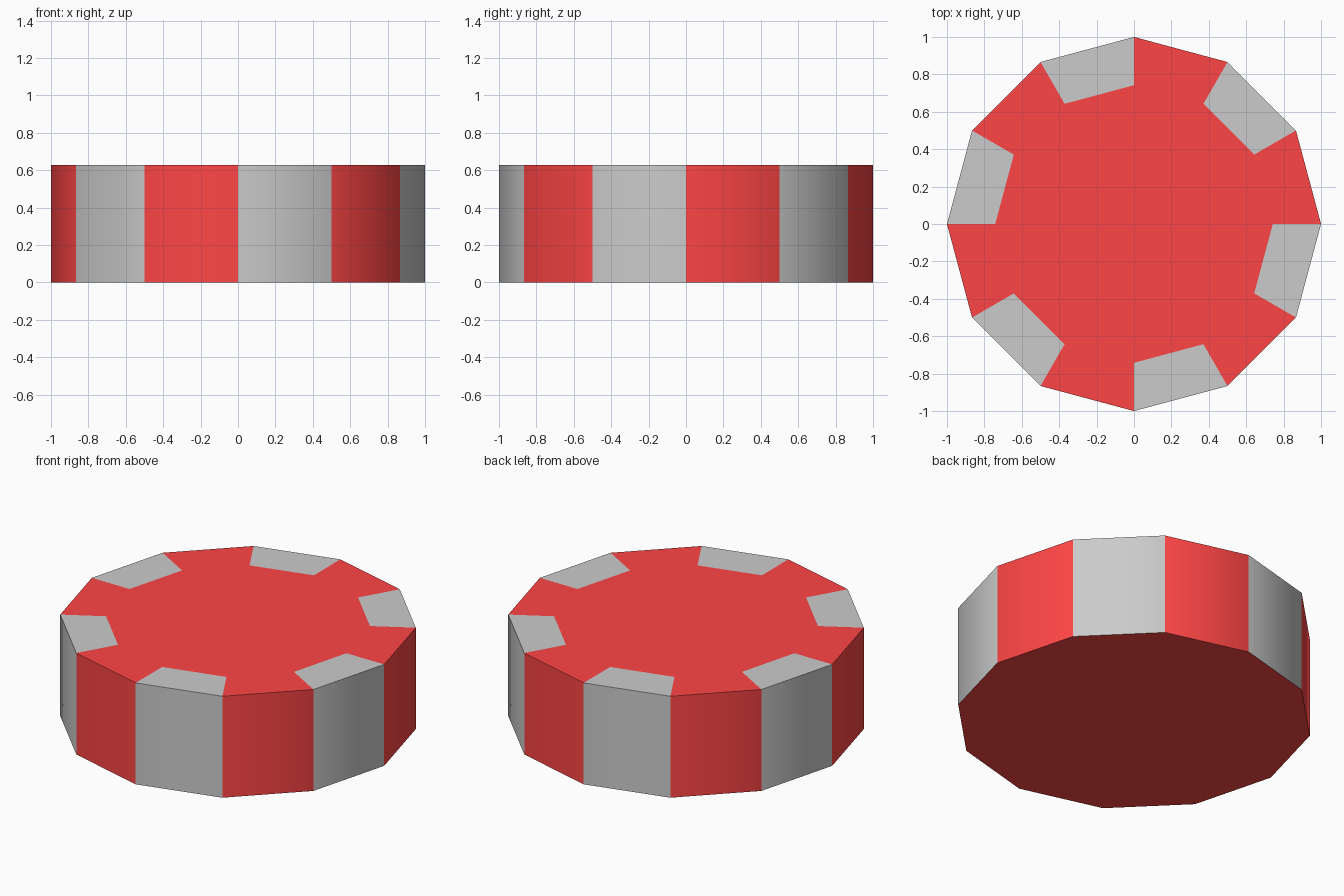
import bpy, bmesh
from math import cos, sin, pi

if "Cube" in bpy.data.objects:
    bpy.data.objects.remove(bpy.data.objects["Cube"])

SIDES, HEIGHT, INNER = 12, 0.627, 0.742


def material(name, color):
    m = bpy.data.materials.new(name)
    m.diffuse_color = color
    m.use_nodes = True
    m.node_tree.nodes["Principled BSDF"].inputs["Base Color"].default_value = m.diffuse_color
    return m


def ring(bm, radius, z):
    return [bm.verts.new((radius * cos(2 * pi * i / SIDES),
                          radius * sin(2 * pi * i / SIDES), z)) for i in range(SIDES)]


bm = bmesh.new()
bottom, top, inner = ring(bm, 1, 0), ring(bm, 1, HEIGHT), ring(bm, INNER, HEIGHT)

# Flat base and centre of the top
bm.faces.new(bottom[::-1])
bm.faces.new(inner)

# Side panels and top rim, every second segment grey
for i in range(SIDES):
    j = (i + 1) % SIDES
    for quad in ((bottom[i], bottom[j], top[j], top[i]),
                 (top[i], top[j], inner[j], inner[i])):
        bm.faces.new(quad).material_index = i % 2

mesh = bpy.data.meshes.new("striped_chip")
bm.to_mesh(mesh)
bm.free()
mesh.materials.append(material("red", (1.0, 0.06, 0.06, 1)))
mesh.materials.append(material("grey", (0.8, 0.8, 0.8, 1)))

chip = bpy.data.objects.new("striped_chip", mesh)
bpy.context.collection.objects.link(chip)

# Smooth wall, sharp top and bottom edges
bpy.context.view_layer.objects.active = chip
chip.select_set(True)
bpy.ops.object.shade_smooth_by_angle(angle=pi / 4)
